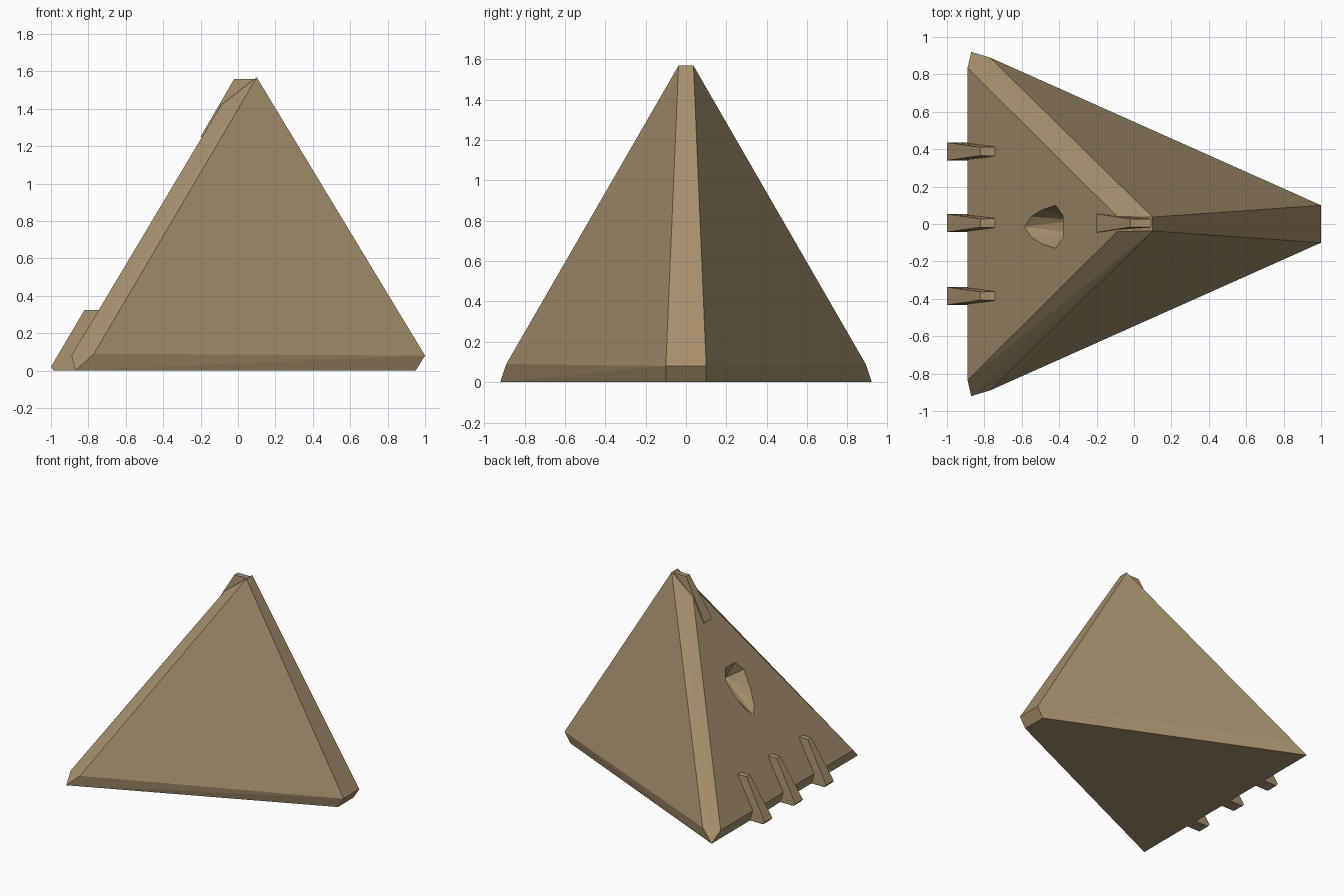
import bpy
import bmesh
from mathutils import Vector

if "Cube" in bpy.data.objects:
    bpy.data.objects.remove(bpy.data.objects["Cube"])

stone = bpy.data.materials.new("sandy_brown")
stone.diffuse_color = (0.38, 0.275, 0.15, 1)
stone.use_nodes = True
stone.node_tree.nodes["Principled BSDF"].inputs["Base Color"].default_value = stone.diffuse_color


def hull(name, points):
    """Flat-faced convex solid around a few corner points."""
    bm = bmesh.new()
    for p in points:
        bm.verts.new(p)
    res = bmesh.ops.convex_hull(bm, input=bm.verts)
    junk = {g for g in res["geom_interior"] if isinstance(g, bmesh.types.BMVert)}
    bmesh.ops.delete(bm, geom=list(junk), context="VERTS")
    bmesh.ops.dissolve_limit(bm, angle_limit=0.005, verts=bm.verts, edges=bm.edges)
    bmesh.ops.recalc_face_normals(bm, faces=bm.faces)
    me = bpy.data.meshes.new(name)
    bm.to_mesh(me)
    bm.free()
    me.materials.append(stone)
    ob = bpy.data.objects.new(name, me)
    bpy.context.collection.objects.link(ob)
    return ob


def mirrored(points, y=0):
    """Corner list (x, half width, z) mirrored about a centre line."""
    return [(x, y + s * w, z) for x, w, z in points for s in (-1, 1)]


# Three-cornered pyramid with chamfered edges
body = hull("pyramid_body", mirrored([
    (-0.87, 0.92, 0), (0.95, 0.10, 0),
    (-0.89, 0.835, 0.08), (-0.77, 0.89, 0.09), (1.0, 0.10, 0.08),
    (-0.09, 0.04, 1.42), (0.10, 0.037, 1.568)]))

# Tapered toe ribs along the foot of the left face
for i, y in enumerate((-0.385, 0.005, 0.388)):
    hull(f"toe_rib_{i + 1}", mirrored([
        (-1.0, 0.048, 0.02), (-0.985, 0.048, 0), (-0.86, 0.048, 0),
        (-0.82, 0.022, 0.325), (-0.70, 0.026, 0.325)], y))

# Rib at the peak
hull("peak_rib", mirrored([
    (-0.20, 0.05, 1.25), (-0.15, 0.05, 1.20),
    (-0.02, 0.022, 1.56), (0.10, 0.022, 1.56), (0.09, 0.03, 1.45)], 0.005))

# Pointed hollow in the left face: rim on the slope, deepest near its top
outward = Vector((-0.86, 0, 0.51))


def on_slope(x, y, lift):
    return Vector((x, y, 0.08 + (x + 0.89) * 1.675)) + outward * lift


rim = [(-0.585, 0), (-0.55, 0.055), (-0.49, 0.092), (-0.42, 0.115), (-0.38, 0.06)]
pts = []
for x, w in rim:
    for s in (-1, 1):
        pts += [on_slope(x, -0.015 + s * w, 0), on_slope(x, -0.015 + s * w, 0.05)]
pts += [on_slope(-0.42, -0.015 + s * 0.035, -0.13) for s in (-1, 1)]
cutter = hull("hollow_cutter", pts)
cutter.hide_render = True
cutter.hide_viewport = True

cut = body.modifiers.new("hollow", "BOOLEAN")
cut.operation = "DIFFERENCE"
cut.solver = "EXACT"
cut.object = cutter
